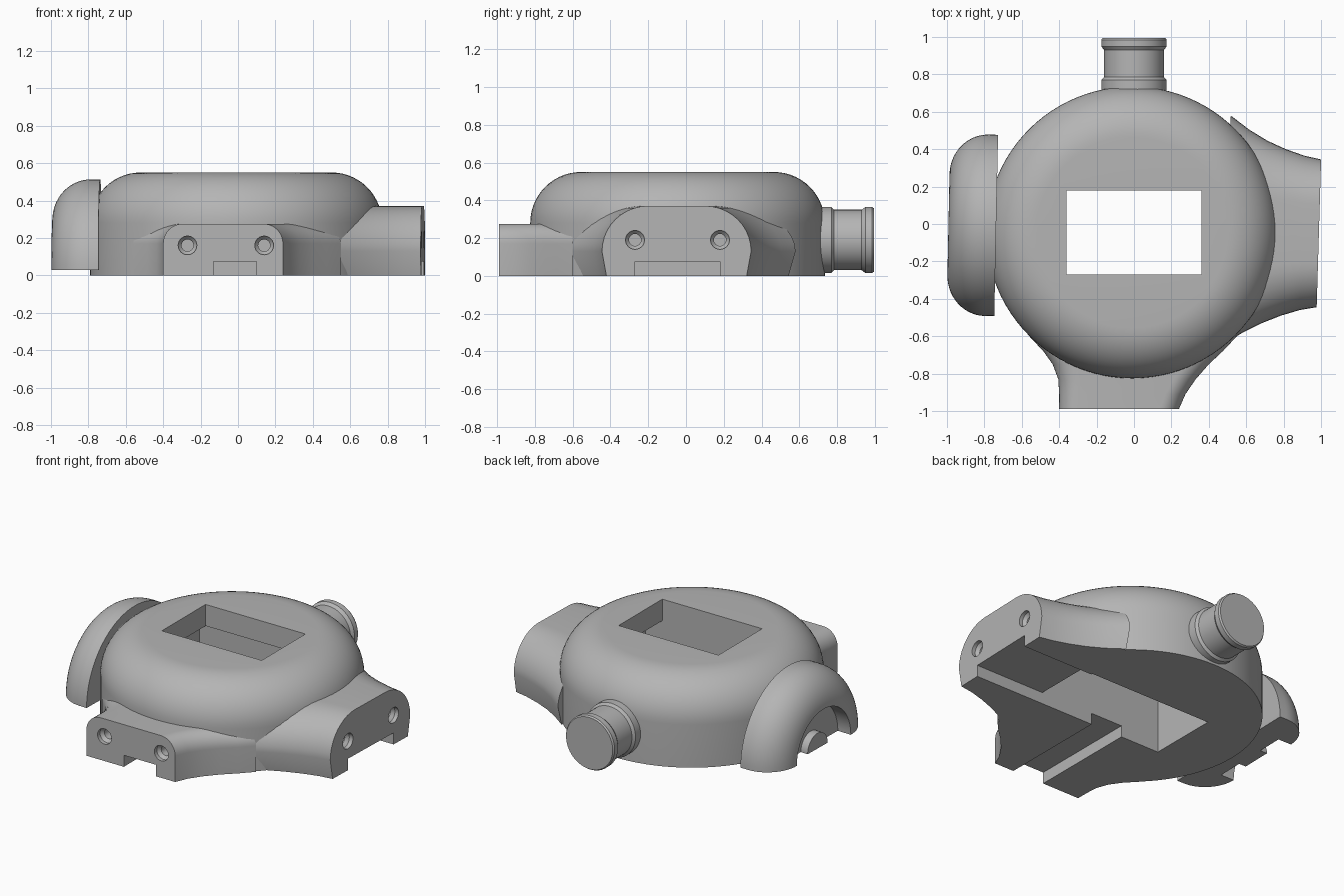
import bpy, bmesh, math
from mathutils import Matrix, Vector

cube = bpy.data.objects.get("Cube")
if cube:
    bpy.data.objects.remove(cube, do_unlink=True)

grey = bpy.data.materials.new("plain grey")
grey.use_nodes = True
grey.diffuse_color = (0.46, 0.46, 0.46, 1)
grey.node_tree.nodes["Principled BSDF"].inputs["Base Color"].default_value = grey.diffuse_color


def finish(name, bm):
    bmesh.ops.recalc_face_normals(bm, faces=bm.faces)
    mesh = bpy.data.meshes.new(name)
    bm.to_mesh(mesh)
    bm.free()
    mesh.materials.append(grey)
    ob = bpy.data.objects.new(name, mesh)
    bpy.context.collection.objects.link(ob)
    return ob


def lathe(name, profile, matrix, steps=96):
    """Turn (radius, height) points about local z; radius 0 ends become poles."""
    bm = bmesh.new()
    rings = []
    for r, h in profile:
        if r == 0:
            rings.append([bm.verts.new((0, 0, h))] * steps)
        else:
            rings.append([bm.verts.new((r * math.cos(a), r * math.sin(a), h))
                          for a in (math.tau * i / steps for i in range(steps))])
    for a, b in zip(rings, rings[1:]):
        for i in range(steps):
            j = (i + 1) % steps
            bm.faces.new(dict.fromkeys((a[i], a[j], b[j], b[i])))
    bm.transform(matrix)
    return finish(name, bm)


def box(name, lo, hi):
    lo, hi = Vector(lo), Vector(hi)
    bm = bmesh.new()
    bmesh.ops.create_cube(bm, size=1)
    bm.transform(Matrix.Translation((lo + hi) / 2) @ Matrix.Diagonal((*(hi - lo), 1)))
    return finish(name, bm)


def arc(r0, h0, r1, h1, n=14):
    """Quarter ellipse leaving (r0, h0) vertically and reaching (r1, h1) level."""
    return [(r1 + (r0 - r1) * math.cos(t), h0 + (h1 - h0) * math.sin(t))
            for t in (math.pi / 2 * i / n for i in range(n + 1))]


def lug(name, stations, foot, shoulder, flat, top, place):
    """Loft an arched section along (distance, low side, high side) stations."""
    half = [(foot, 0)] + arc(0, shoulder, flat, top, 10)
    section = half + [(1 - s, z) for s, z in reversed(half)]
    bm = bmesh.new()
    rings = []
    for u, lo, hi in stations:
        rings.append([bm.verts.new(place(u, lo + (hi - lo) * s, z)) for s, z in section])
    n = len(section)
    for a, b in zip(rings, rings[1:]):
        for i in range(n):
            j = (i + 1) % n
            bm.faces.new((a[i], a[j], b[j], b[i]))
    bm.faces.new(rings[0])
    bm.faces.new(rings[-1])
    return finish(name, bm)


def cut(ob, cutters):
    bpy.context.view_layer.objects.active = ob
    for c in cutters:
        mod = ob.modifiers.new("cut", 'BOOLEAN')
        mod.operation, mod.solver, mod.object = 'DIFFERENCE', 'EXACT', c
        bpy.ops.object.modifier_apply(modifier=mod.name)


def at(x, y, z, angle=0, axis='X'):
    return Matrix.Translation((x, y, z)) @ Matrix.Rotation(math.radians(angle), 4, axis)


# Round domed case
case = lathe("round_case", [(0, 0), (0.78, 0)] + arc(0.78, 0.28, 0.51, 0.55) + [(0, 0.55)],
             at(-0.01, -0.045, 0))

# Flared strap lugs on the left side and the front
side_lug = lug("side_lug",
               [(0.99, -0.445, 0.345), (0.9, -0.46, 0.365), (0.8, -0.49, 0.40),
                (0.7, -0.53, 0.445), (0.6, -0.58, 0.505), (0.5, -0.64, 0.58)],
               0.03, 0.13, 0.31, 0.37, lambda u, v, z: (u + 0.03 * v, v, z))
front_lug = lug("front_lug",
                [(0.99, -0.4, 0.24), (0.91, -0.4, 0.275), (0.83, -0.405, 0.33),
                 (0.75, -0.435, 0.40), (0.68, -0.485, 0.475), (0.6, -0.56, 0.55)],
                0, 0.17, 0.16, 0.275, lambda u, v, z: (v, -u, z))

# Window, inner pocket and underside channels
window = box("window_cutter", (-0.36, -0.27, -0.1), (0.36, 0.18, 0.7))
pocket = box("pocket_cutter", (-0.41, -0.27, -0.1), (0.48, 0.19, 0.41))
side_channel = box("side_channel_cutter", (0.2, -0.27, -0.1), (1.2, 0.18, 0.075))
front_channel = box("front_channel_cutter", (-0.13, -1.2, -0.1), (0.10, -0.1, 0.075))

# Stepped screw holes in the lug ends
hole = [(0, -0.12), (0.032, -0.12), (0.032, -0.045), (0.05, -0.025), (0.05, 0.1), (0, 0.1)]
side_holes = [lathe("side_hole_cutter", hole, at(0.99 + 0.03 * y, y, 0.19, 90, 'Y'), 24)
              for y in (-0.27, 0.18)]
front_holes = [lathe("front_hole_cutter", hole, at(x, -0.99, 0.16, 90, 'X'), 24)
               for x in (-0.27, 0.14)]

# Turned knob at the back
knob = lathe("back_knob",
             [(0, -0.05), (0.175, -0.05), (0.175, 0.035), (0.16, 0.05), (0.16, 0.195),
              (0.175, 0.215), (0.175, 0.25), (0.168, 0.26), (0, 0.26)],
             at(0, 0.735, 0.19, -90, 'X'), 64)

# Half-round cap on the right side, with recess and centre boss
cap = lathe("side_cap",
            [(0, 0), (0.485, 0), (0.485, 0.05)] + arc(0.485, 0.05, 0.27, 0.255)
            + [(0.27, 0.16), (0.1, 0.16), (0.1, 0.21), (0, 0.21)],
            at(-0.737, -0.008, 0.028, -1.2, 'Z') @ Matrix.Rotation(math.radians(-90), 4, 'Y'))
below = box("cap_cutter", (-1.3, -0.8, -0.8), (-0.5, 0.8, 0.028))

cut(case, [window, pocket, side_channel, front_channel])
cut(side_lug, [side_channel] + side_holes)
cut(front_lug, [front_channel] + front_holes)
cut(cap, [below])

for c in [window, pocket, side_channel, front_channel, below] + side_holes + front_holes:
    bpy.data.objects.remove(c, do_unlink=True)

# Smooth curved faces, keep crisp edges
for ob in (case, side_lug, front_lug, knob, cap):
    bpy.ops.object.select_all(action='DESELECT')
    ob.select_set(True)
    bpy.context.view_layer.objects.active = ob
    bpy.ops.object.shade_smooth_by_angle(angle=math.radians(30))
